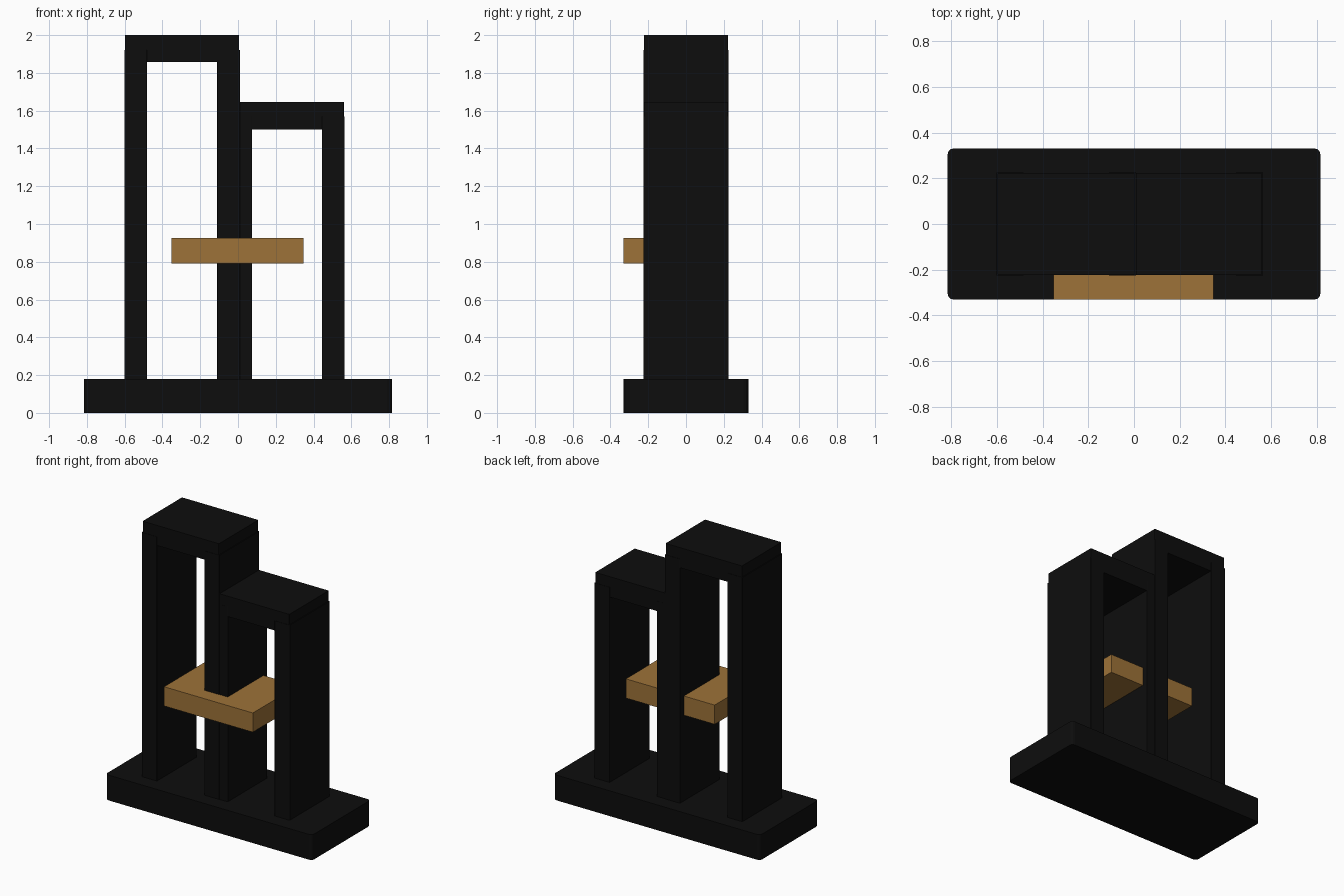
import bpy
import bmesh

old = bpy.data.objects.get("Cube")
if old:
    bpy.data.objects.remove(old, do_unlink=True)


def material(name, rgb):
    m = bpy.data.materials.new(name)
    m.use_nodes = True
    m.diffuse_color = (*rgb, 1)
    m.node_tree.nodes["Principled BSDF"].inputs["Base Color"].default_value = (*rgb, 1)
    return m


black = material("matte black", (0.004, 0.004, 0.004))
wood = material("warm wood", (0.34, 0.17, 0.04))


def box(name, xs, ys, zs, mat, corner=0.0):
    """Box from its extents, with optionally rounded vertical edges."""
    bm = bmesh.new()
    bmesh.ops.create_cube(bm, size=1)
    spans = (xs, ys, zs)
    for v in bm.verts:
        v.co = [a + (c + 0.5) * (b - a) for c, (a, b) in zip(v.co, spans)]
    if corner:
        upright = [e for e in bm.edges
                   if abs(e.verts[0].co.z - e.verts[1].co.z) > 0.01]
        bmesh.ops.bevel(bm, geom=upright, offset=corner, segments=3,
                        profile=0.5, affect='EDGES')
    me = bpy.data.meshes.new(name)
    bm.to_mesh(me)
    bm.free()
    me.materials.append(mat)
    ob = bpy.data.objects.new(name, me)
    bpy.context.collection.objects.link(ob)
    return ob


# Rounded plinth
box("base", (-0.815, 0.815), (-0.33, 0.33), (0, 0.18), black, 0.025)

# Upright posts, sunk slightly into the base
post_y = (-0.225, 0.225)
for name, x0, x1, top in (("tall_outer_post", -0.602, -0.482, 1.92),
                          ("tall_inner_post", -0.11, 0.01, 1.92),
                          ("short_inner_post", -0.045, 0.075, 1.57),
                          ("short_outer_post", 0.445, 0.565, 1.57)):
    # the short inner post sits a hair back where it overlaps its neighbour
    y = (-0.223, 0.223) if name == "short_inner_post" else post_y
    box(name, (x0, x1), y, (0.17, top), black, 0.004)

# Beams closing each arch
beam_y = (-0.222, 0.222)
box("tall_top_beam", (-0.597, 0.005), beam_y, (1.857, 2.0), black, 0.004)
box("short_top_beam", (0.0, 0.56), beam_y, (1.5, 1.645), black, 0.004)

# Wooden shelf passing through the middle posts
box("wooden_shelf", (-0.352, 0.348), (-0.33, 0.18), (0.79, 0.927), wood)
